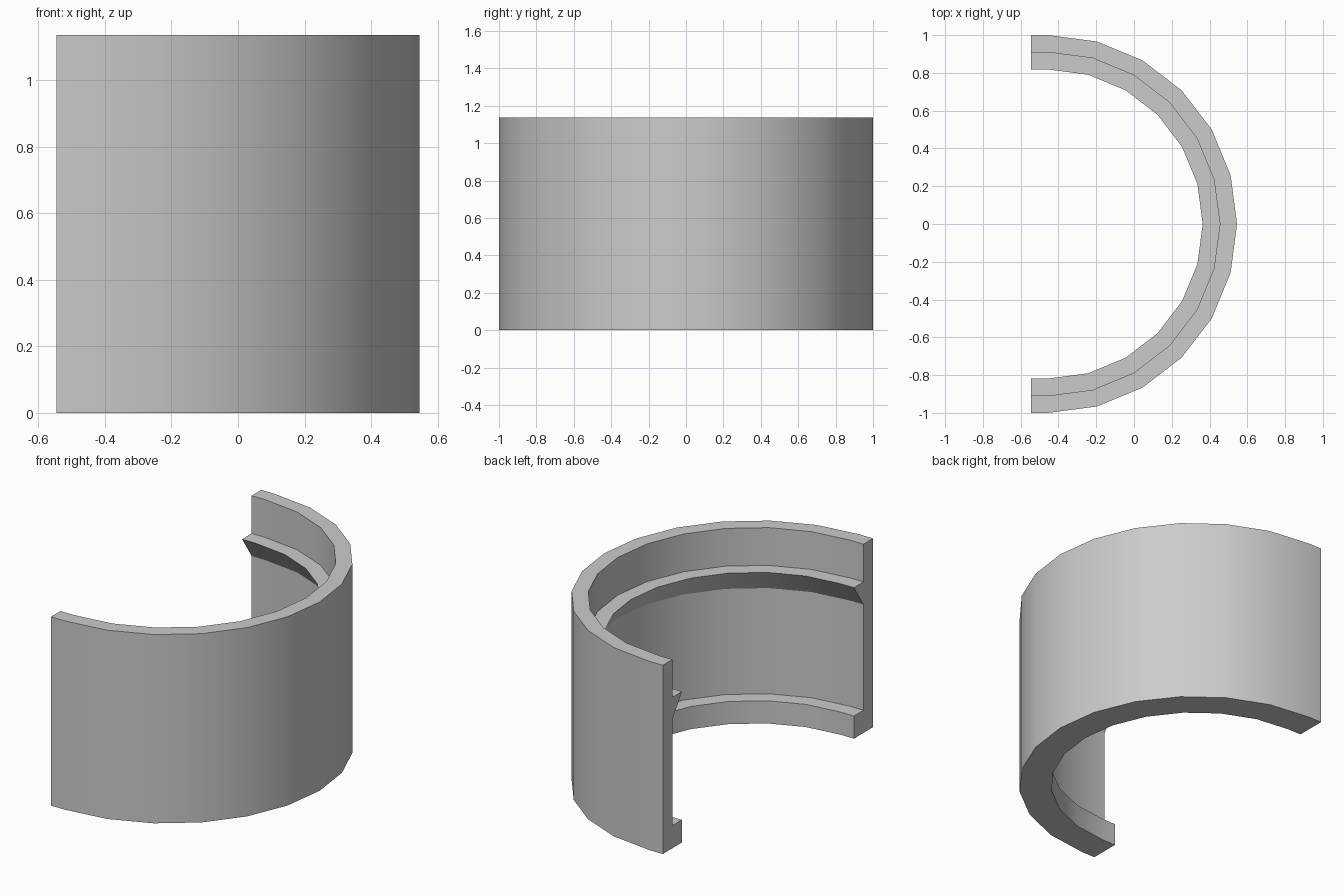
import bpy, bmesh, math

cube = bpy.data.objects.get("Cube")
if cube:
    bpy.data.objects.remove(cube, do_unlink=True)

UNIT = 1 / 22          # design grid: outer radius is 22 units
CENTRE_X = -10         # arc centre, in units
EXTENSION = 2          # straight run beyond each end of the half circle
STEPS = 12             # segments in the half circle

grey = bpy.data.materials.new("plain grey")
grey.use_nodes = True
colour = (0.6, 0.6, 0.6, 1)
grey.diffuse_color = colour
grey.node_tree.nodes["Principled BSDF"].inputs["Base Color"].default_value = colour

# Wall cross-section (radius, height): bottom flange, wall, sloped ledge, upper wall
profile = [(22, 0), (22, 25), (20, 25), (20, 20), (18, 20),
           (20, 17), (20, 3), (18, 3), (18, 0)]

# Stations along the sweep: (angle, straight offset in x)
half = math.pi / 2
stations = [(-half, -EXTENSION)]
stations += [(-half + math.pi * i / STEPS, 0) for i in range(STEPS + 1)]
stations += [(half, -EXTENSION)]

# Sweep the cross-section round the half ring
bm = bmesh.new()
rings = []
for angle, offset in stations:
    rings.append([bm.verts.new(((CENTRE_X + offset + r * math.cos(angle)) * UNIT,
                                r * math.sin(angle) * UNIT, z * UNIT))
                  for r, z in profile])
count = len(profile)
for a, b in zip(rings, rings[1:]):
    for i in range(count):
        j = (i + 1) % count
        bm.faces.new((a[i], b[i], b[j], a[j]))

# End caps
bm.faces.new(rings[0])
bm.faces.new(rings[-1][::-1])
bmesh.ops.recalc_face_normals(bm, faces=bm.faces)

mesh = bpy.data.meshes.new("half_ring_shell")
bm.to_mesh(mesh)
bm.free()
mesh.materials.append(grey)
shell = bpy.data.objects.new("half_ring_shell", mesh)
bpy.context.collection.objects.link(shell)

# Smooth round the arc, crisp at the ledges and ends
bpy.ops.object.select_all(action="DESELECT")
shell.select_set(True)
bpy.context.view_layer.objects.active = shell
bpy.ops.object.shade_smooth_by_angle(angle=math.radians(30))
